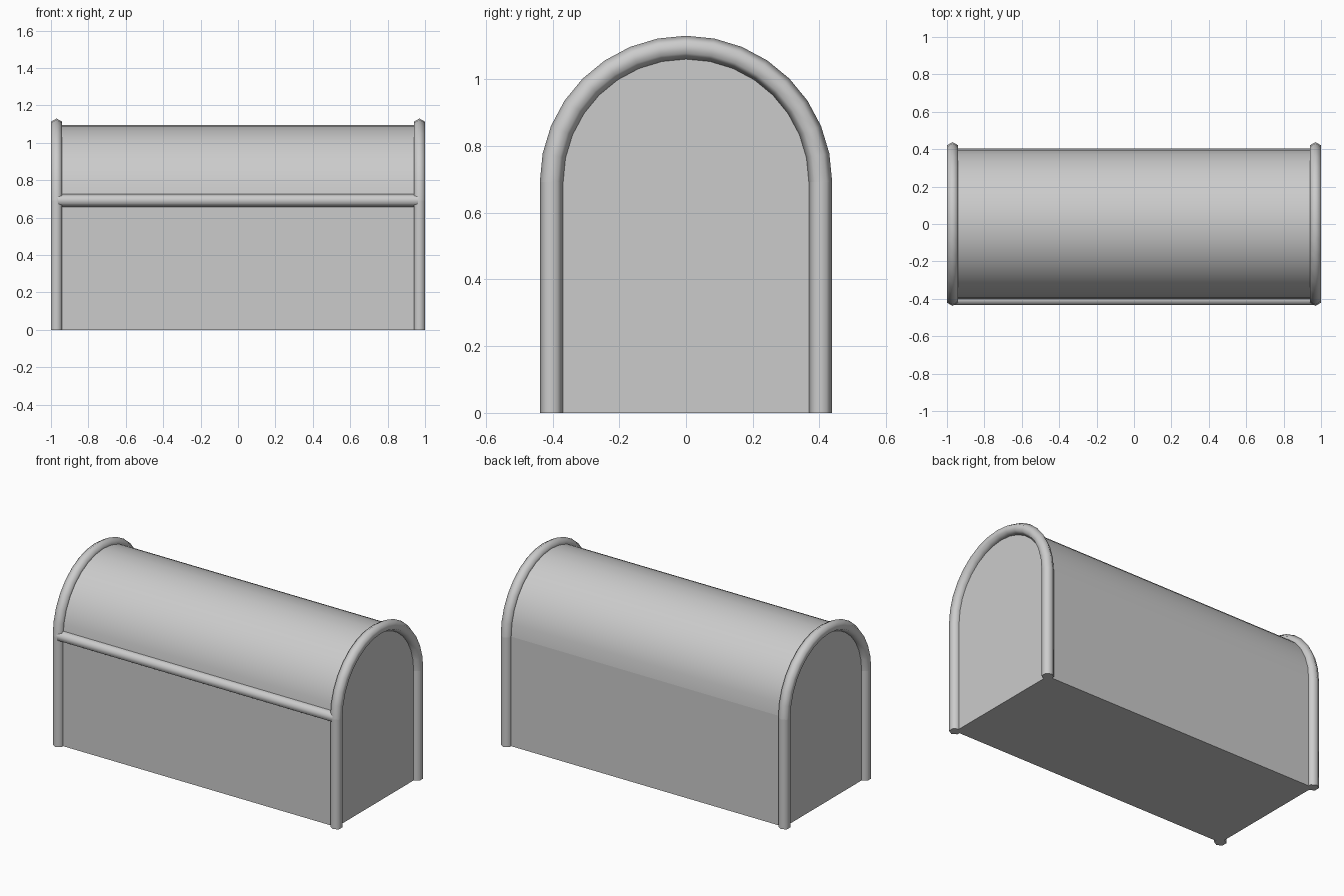
import bpy, bmesh, math
from mathutils import Vector

if "Cube" in bpy.data.objects:
    bpy.data.objects.remove(bpy.data.objects["Cube"])

X, R, Z, TUBE, SEG = 0.97, 0.403, 0.692, 0.035, 16


def make(name, bm, angle):
    bmesh.ops.recalc_face_normals(bm, faces=bm.faces)
    me = bpy.data.meshes.new(name)
    bm.to_mesh(me)
    bm.free()
    ob = bpy.data.objects.new(name, me)
    bpy.context.collection.objects.link(ob)
    bpy.ops.object.select_all(action='DESELECT')
    ob.select_set(True)
    bpy.context.view_layer.objects.active = ob
    bpy.ops.object.shade_smooth_by_angle(angle=math.radians(angle))
    return ob


def loft(name, rings, angle):
    """Skin closed rings of points and cap both ends."""
    bm = bmesh.new()
    vs = [[bm.verts.new(p) for p in ring] for ring in rings]
    n = len(vs[0])
    for a, b in zip(vs, vs[1:]):
        for i in range(n):
            j = (i + 1) % n
            bm.faces.new((a[i], a[j], b[j], b[i]))
    bm.faces.new(vs[0])
    bm.faces.new(vs[-1])
    return make(name, bm, angle)


def tube(name, path, side):
    """Six-sided tube; each path entry is (centre, corner direction)."""
    rings = []
    for c, u in path:
        rings.append([Vector(c) + TUBE * (math.cos(k * math.pi / 3) * Vector(u)
                      + math.sin(k * math.pi / 3) * Vector(side)) for k in range(6)])
    return loft(name, rings, 65)


angles = [math.pi * i / SEG for i in range(SEG + 1)]

# Box body
loft("chest_body", [[(x, -R, 0), (x, R, 0), (x, R, Z), (x, -R, Z)] for x in (-X, X)], 30)

# Half-round lid
loft("lid", [[(x, R * math.cos(a), Z + R * math.sin(a)) for a in angles] for x in (-X, X)], 30)

# Corner posts and end arches
for s, end in ((-1, "left"), (1, "right")):
    for t, face in ((-1, "front"), (1, "back")):
        tube(f"{face}_{end}_post",
             [((s * X, t * R, 0), (0, t, 0)), ((s * X, t * R, Z), (0, t, 0))], (1, 0, 0))
    arch = []
    for a in angles:
        u = Vector((0, math.cos(a), math.sin(a)))
        arch.append((Vector((s * X, 0, Z)) + R * u, u))
    tube(f"{end}_lid_arch", arch, (1, 0, 0))

# Front lid rail
tube("front_rail", [((-X, -R, Z), (0, 0, 1)), ((X, -R, Z), (0, 0, 1))], (0, 1, 0))
